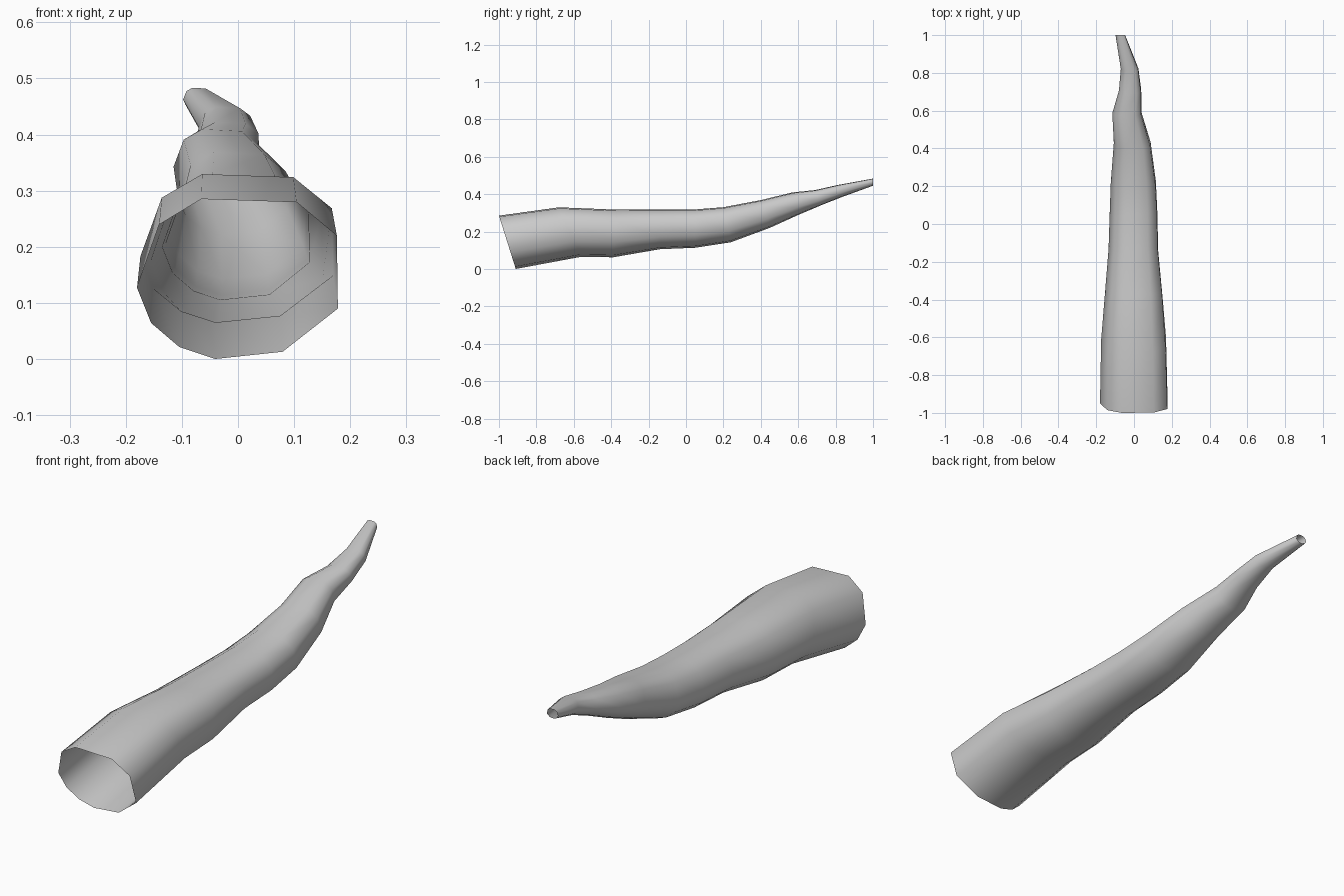
import bpy, bmesh, math

# Ten-sided cross-section, scaled to -1..1 (flattened top, rounder belly)
section = [(-0.36, 1.0), (0.59, 0.96), (0.99, 0.54), (1.0, -0.37), (0.45, -0.91),
           (-0.22, -1.0), (-0.58, -0.85), (-0.86, -0.55), (-1.0, -0.11), (-0.78, 0.68)]

# Stations: y at top, z at top, y at bottom, z at bottom, x min, x max
stations = [
    (-1.00, 0.285, -0.91, 0.000, -0.180, 0.178),
    (-0.68, 0.330, -0.56, 0.065, -0.174, 0.170),
    (-0.37, 0.318, -0.39, 0.062, -0.155, 0.152),
    (-0.13, 0.318, -0.14, 0.105, -0.135, 0.129),
    (0.05, 0.320, 0.05, 0.113, -0.129, 0.126),
    (0.20, 0.332, 0.24, 0.142, -0.123, 0.118),
    (0.40, 0.370, 0.45, 0.220, -0.107, 0.090),
    (0.57, 0.411, 0.60, 0.288, -0.115, 0.042),
    (0.69, 0.423, 0.72, 0.339, -0.080, 0.040),
    (0.81, 0.450, 0.83, 0.383, -0.070, 0.025),
    (1.00, 0.484, 1.00, 0.445, -0.098, -0.046),
]

# Open tapering horn: loft the section through the stations
bm = bmesh.new()
rings = []
for i, (yt, zt, yb, zb, x0, x1) in enumerate(stations):
    blend = 0.6 * i / (len(stations) - 1)      # rounder towards the tip
    ring = []
    for u, v in section:
        r = math.hypot(u, v)
        u2, v2 = u + (u / r - u) * blend, v + (v / r - v) * blend
        t = (v2 + 1) / 2
        ring.append(bm.verts.new(((x0 + x1) / 2 + u2 * (x1 - x0) / 2,
                                  yb + (yt - yb) * t, zb + (zt - zb) * t)))
    rings.append(ring)
n = len(section)
for a, b in zip(rings, rings[1:]):
    for k in range(n):
        bm.faces.new((a[k], a[(k + 1) % n], b[(k + 1) % n], b[k]))
bmesh.ops.recalc_face_normals(bm, faces=bm.faces)
mesh = bpy.data.meshes.new("horn")
bm.to_mesh(mesh)
bm.free()
mesh.shade_smooth()
horn = bpy.data.objects.new("horn", mesh)
bpy.context.collection.objects.link(horn)
